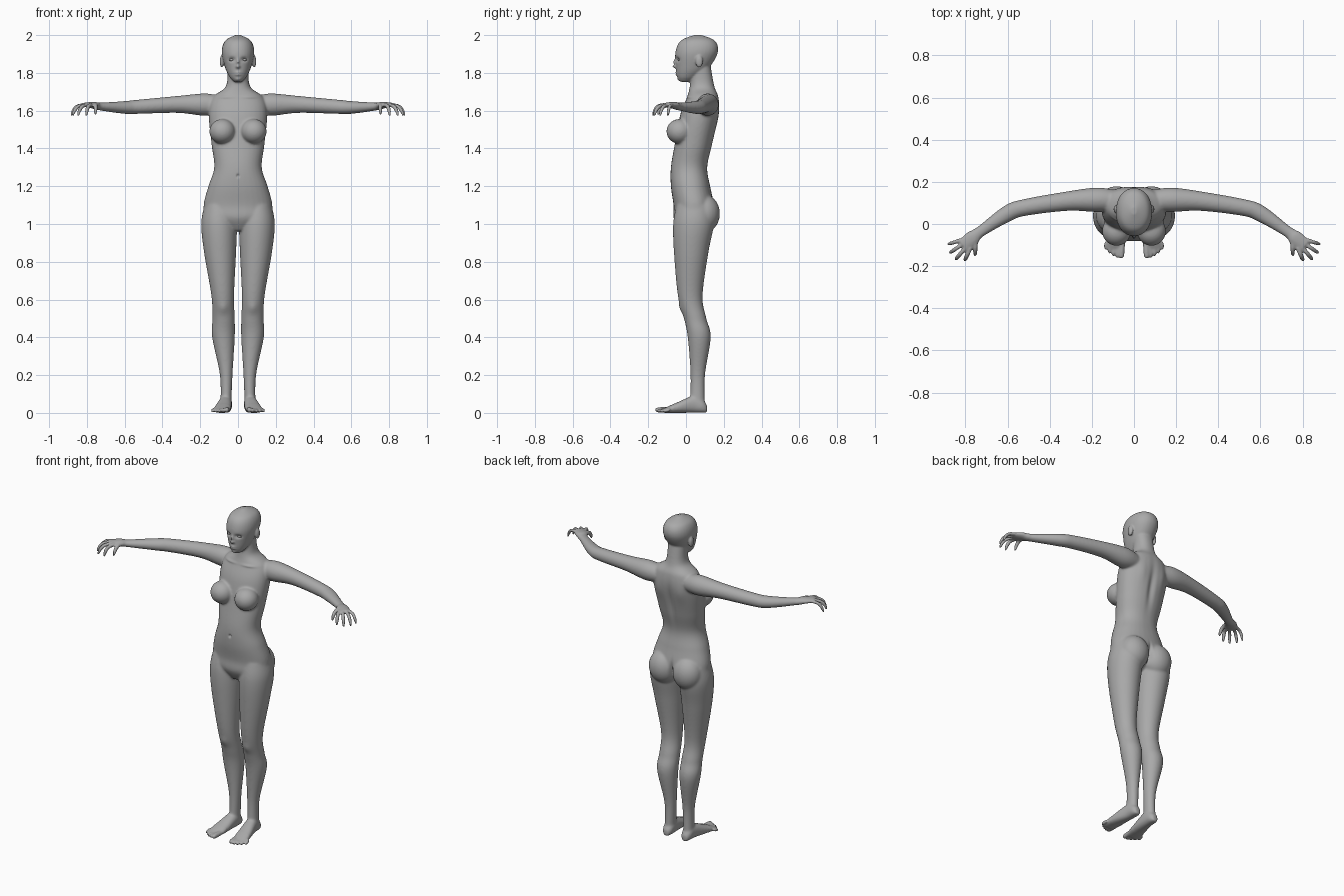
import bpy, bmesh, math
from mathutils import Vector, Matrix

if "Cube" in bpy.data.objects:
    bpy.data.objects.remove(bpy.data.objects["Cube"])

mat = bpy.data.materials.new("matte grey")
mat.use_nodes = True
GREY = (0.4, 0.4, 0.4, 1)
mat.diffuse_color = GREY
mat.node_tree.nodes["Principled BSDF"].inputs["Base Color"].default_value = GREY

bm = bmesh.new()
SIDES = 32
Y, Z = Vector((0, 1, 0)), Vector((0, 0, 1))


def spline(rows, steps=8):
    """Smooth in-between rows through the given rows."""
    out = []
    for i in range(len(rows) - 1):
        a, b, c, d = (rows[max(0, min(len(rows) - 1, i + k))] for k in (-1, 0, 1, 2))
        for s in range(steps):
            t = s / steps
            out.append([q + t / 2 * (r - p + t * (2 * p - 5 * q + 4 * r - w + t * (3 * (q - r) + w - p)))
                        for p, q, r, w in zip(a, b, c, d)])
    return out + [list(rows[-1])]


def loft(rows, ref, axis=None, power=2.0, sides=(1, -1)):
    """Closed tube through rows of (x, y, z, radius_u, radius_v), mirrored by default."""
    rows = spline(rows)
    for side in sides:
        rings = []
        for i, (x, y, z, ru, rv) in enumerate(rows):
            t = axis
            if t is None:
                t = Vector(rows[min(i + 1, len(rows) - 1)][:3]) - Vector(rows[max(i - 1, 0)][:3])
                t.normalize()
            u = ref.cross(t).normalized()
            v = t.cross(u)
            ring = []
            for k in range(SIDES):
                c, s = (f(math.tau * k / SIDES) for f in (math.cos, math.sin))
                c, s = (math.copysign(abs(w) ** (2 / power), w) for w in (c, s))
                p = Vector((x, y, z)) + u * ru * c + v * rv * s
                ring.append(bm.verts.new((p.x * side, p.y, p.z)))
            rings.append(ring[::side])
        for r0, r1 in zip(rings, rings[1:]):
            for k in range(SIDES):
                j = (k + 1) % SIDES
                bm.faces.new((r0[k], r0[j], r1[j], r1[k]))
        bm.faces.new(rings[0][::-1])
        bm.faces.new(rings[-1])


def stack(rows, **options):
    """Upright loft from rows of (z, x_min, x_max, y_front, y_back)."""
    loft([((a + b) / 2, (f + k) / 2, z, (b - a) / 2, (k - f) / 2) for z, a, b, f, k in rows], Y, Z, **options)


def column(rows, power):
    """Upright loft on the centre line from rows of (z, half_width, y_front, y_back)."""
    stack([(z, -w, w, f, b) for z, w, f, b in rows], power=power, sides=(1,))


def blob(x, y, z, rx, ry, rz):
    for side in (1, -1):
        m = Matrix.Translation((x * side, y, z)) @ Matrix.Diagonal((rx, ry, rz, 1))
        bmesh.ops.create_uvsphere(bm, u_segments=24, v_segments=16, radius=1, matrix=m)


# torso and neck
column([(.965, .03, -.03, .05), (1.03, .165, -.065, .135), (1.1, .182, -.066, .148), (1.2, .157, -.08, .128),
        (1.3, .126, -.08, .113), (1.42, .14, -.06, .14), (1.58, .155, -.03, .175), (1.67, .135, .005, .173),
        (1.73, .064, .02, .15), (1.84, .055, .03, .13)], 2.2)
blob(.083, -.034, 1.49, .069, .07, .066)
blob(.082, .098, 1.055, .09, .082, .1)

# head and ears
column([(1.752, .022, -.032, .02), (1.78, .046, -.046, .066), (1.83, .069, -.053, .125), (1.91, .086, -.056, .169),
        (1.97, .068, -.028, .153), (2.001, .012, .045, .08)], 2.15)
blob(.086, .07, 1.86, .011, .02, .033)

# legs
stack([(1.1, .02, .178, -.05, .14), (1, .006, .195, -.068, .148), (.85, .01, .18, -.064, .119),
       (.62, .021, .141, -.043, .088), (.5, .017, .136, -.011, .108), (.4, .017, .137, .009, .131),
       (.2, .029, .096, .024, .101), (.04, .035, .093, .02, .1)])

# feet: rows of (y, x, half width, height)
loft([(x, y, h / 2, w, h / 2) for y, x, w, h in
      ((.112, .064, .016, .04), (.09, .064, .03, .068), (.04, .066, .035, .09), (-.05, .079, .044, .054),
       (-.118, .088, .043, .024))], Z, -Y, power=2.3)

# toes, shorter and thinner towards the outside
for k in range(5):
    x, y, r = .06 + .0185 * k, -.163 + .0025 * k * k, .0105 - .0004 * k if k else .0135
    loft([(x - .004, -.085, .018, r, r), (x, y + .015, r + .002, r, r), (x, y, r, r * .4, r * .4)], Z)

# arms running into the palms
loft([(.10, .112, 1.63, .05, .05), (.18, .115, 1.632, .058, .059), (.32, .108, 1.633, .046, .045),
      (.52, .078, 1.621, .040, .038), (.60, .050, 1.617, .039, .034), (.73, -.037, 1.622, .027, .021),
      (.765, -.066, 1.629, .036, .018), (.812, -.104, 1.631, .034, .011)], Z)


def finger(angle, start, length, drop, r):
    """Curled finger fanning out from the middle of the hand."""
    c, s = math.cos(math.radians(angle)), math.sin(math.radians(angle))
    loft([(.75 + c * (start + length * t), -.053 + s * (start + length * t), 1.631 - drop * d, r * w, r * w)
          for t, d, w in ((0, 0, 1), (.55, .12, 1), (.85, .5, .95), (1, 1, .55))], Z)


# four fingers and the thumb
for k, length in enumerate((.068, .087, .087, .075)):
    finger(-66 + 16 * k, .064, length, .058, .0105 - .0004 * k)
finger(-88, .02, .075, .052, .0115)

# fuse the parts into one skin
mesh = bpy.data.meshes.new("body")
bm.to_mesh(mesh)
bm.free()
body = bpy.data.objects.new("body", mesh)
bpy.context.collection.objects.link(body)
bpy.context.view_layer.objects.active = body
body.select_set(True)
mod = body.modifiers.new("fuse", "REMESH")
mod.mode = "VOXEL"
mod.voxel_size = 0.005
bpy.ops.object.modifier_apply(modifier="fuse")

# soften the joins, less on hands, toes and face
group = body.vertex_groups.new(name="soften")
for v in body.data.vertices:
    x, y, z = v.co
    fine = abs(x) > .75 or (z < .05 and y < -.06)
    group.add([v.index], .15 if fine else .35 if z > 1.77 else 1, "REPLACE")
mod = body.modifiers.new("soften", "SMOOTH")
mod.factor = 0.5
mod.iterations = 22
mod.vertex_group = "soften"
bpy.ops.object.modifier_apply(modifier="soften")

# sculpt strokes along y: x, y, z, width, height, push
face = [(.033, -.05, 1.871, .017, .011, .012),     # eye socket
        (0, -.055, 1.855, .007, .017, -.013),      # nose bridge
        (0, -.06, 1.833, .01, .008, -.018),        # nose tip
        (0, -.05, 1.796, .017, .011, -.009),       # lips
        (0, -.05, 1.7965, .019, .002, .006),       # mouth line
        (0, -.04, 1.765, .016, .009, -.006)]       # chin
trunk = [(0, -.08, 1.255, .006, .008, .012),       # navel
         (0, .17, 1.45, .02, .14, -.014),          # spine groove
         (0, .15, 1.05, .01, .055, -.02),          # rear cleft
         (.075, .17, 1.56, .03, .06, .005),        # shoulder blade
         (.07, .01, 1.672, .045, .007, -.005),     # collarbone
         (.078, -.03, .555, .025, .03, -.006)]     # kneecap
for v in body.data.vertices:
    x, y, z = v.co
    for cx, cy, cz, w, h, push in face + trunk:
        e = ((abs(x) - cx) / w) ** 2 + ((y - cy) / .04) ** 2 + ((z - cz) / h) ** 2
        v.co.y += push * math.exp(-e)
body.data.materials.append(mat)
bpy.ops.object.shade_smooth()

# eyes
for side, name in ((1, "left_eye"), (-1, "right_eye")):
    bpy.ops.mesh.primitive_uv_sphere_add(segments=24, ring_count=16, radius=1, location=(.033 * side, -.031, 1.869))
    eye = bpy.context.object
    eye.name = name
    eye.scale = (.016, .013, .0075)
    eye.data.materials.append(mat)
    bpy.ops.object.shade_smooth()
